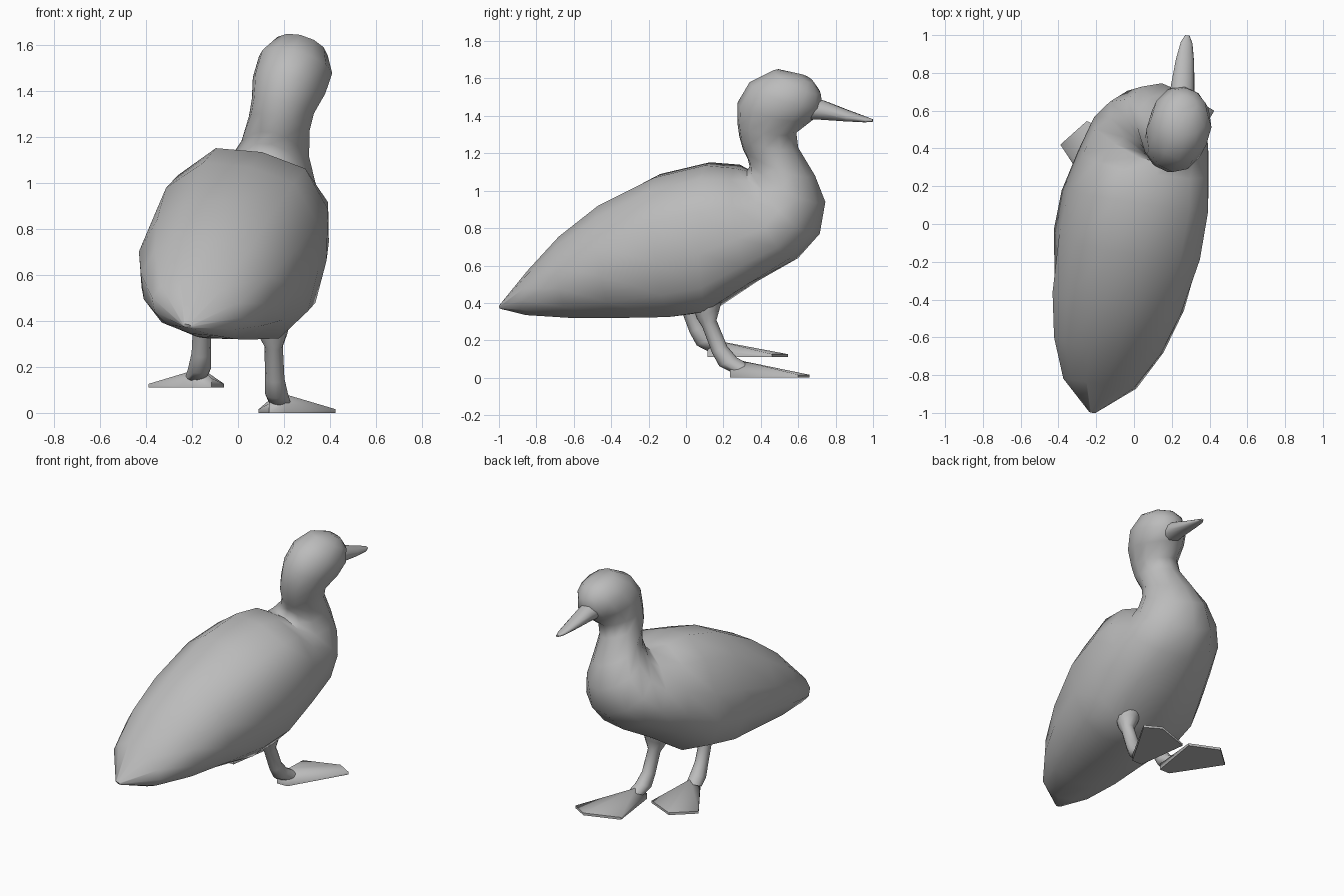
import bpy, bmesh
from math import sin, cos, pi, radians
from mathutils import Vector

cube = bpy.data.objects.get("Cube")
if cube:
    bpy.data.objects.remove(cube)

grey = bpy.data.materials.new("plain grey")
grey.use_nodes = True
grey.diffuse_color = (0.5, 0.5, 0.5, 1)
grey.node_tree.nodes["Principled BSDF"].inputs["Base Color"].default_value = (0.5, 0.5, 0.5, 1)

# The bird is turned and tilted: its mid plane and the sideways direction
SIDE = Vector((1, -0.138, -0.228)).normalized()

# Half cross-sections (side, up), from the back line to the belly line
ROUND = [(sin(pi * i / 6), cos(pi * i / 6)) for i in range(7)]
TAIL = [(0, 1), (.48, .9), (.86, .5), (1, 0), (.88, -.5), (.56, -.87), (0, -1)]
BOX = [(0, 1), (.53, .93), (.89, .55), (1, 0), (.98, -.47), (.72, -.85), (0, -1)]
PEAR = [(0, 1), (.34, .88), (.68, .5), (.95, 0), (.92, -.47), (.55, -.84), (0, -1)]


def mid(y, z):
    return Vector((0.138 * (y + 1) + 0.228 * (z - 0.38) - 0.22, y, z))


def finish(name, bm):
    bmesh.ops.recalc_face_normals(bm, faces=bm.faces)
    mesh = bpy.data.meshes.new(name)
    bm.to_mesh(mesh)
    bm.free()
    mesh.materials.append(grey)
    obj = bpy.data.objects.new(name, mesh)
    bpy.context.collection.objects.link(obj)
    bpy.ops.object.select_all(action="DESELECT")
    obj.select_set(True)
    bpy.context.view_layer.objects.active = obj
    bpy.ops.object.shade_smooth_by_angle(angle=radians(60))
    return obj


def loft(name, sections, seam=False):
    """Skin rings given as (centre, half height, half width, half outline)."""
    bm = bmesh.new()
    rings = []
    for centre, up, side, half in sections:
        outline = half + [(-s, u) for s, u in half[-2:0:-1]]
        rings.append([bm.verts.new(centre + up * u + side * s) for s, u in outline])
    n = len(rings[0])
    for a, b in zip(rings, rings[1:]):
        for i in range(n):
            j = (i + 1) % n
            bm.faces.new((a[i], a[j], b[j], b[i]))
    bm.faces.new(rings[0])
    bm.faces.new(rings[-1])
    bm.edges.index_update()
    sharp = [bm.edges.get((a[k], b[k])).index
             for a, b in zip(rings, rings[1:]) for k in (0, n // 2)] if seam else []
    obj = finish(name, bm)
    # Crease along the mid line
    if sharp:
        attr = obj.data.attributes.get("sharp_edge") or obj.data.attributes.new("sharp_edge", "BOOLEAN", "EDGE")
        for i in sharp:
            attr.data[i].value = True


def mid_sections(half, rows):
    out = []
    for y1, z1, y2, z2, w in rows:
        top, low = mid(y1, z1), mid(y2, z2)
        out.append(((top + low) / 2, (top - low) / 2, SIDE * w, half))
    return out


# Body, neck and head: back line point, belly line point, half width
rump = mid_sections(TAIL, [
    (-1, .385, -.99, .37, .02),
    (-.85, .57, -.84, .345, .2),
    (-.68, .755, -.6, .33, .3),
    (-.47, .92, -.35, .325, .36),
])
trunk = mid_sections(BOX, [
    (-.17, 1.07, -.05, .33, .385),
    (.1, 1.135, .14, .355, .38),
    (.26, 1.12, .38, .515, .345),
])
breast = mid_sections(PEAR, [
    (.325, 1.105, .6, .64, .325),
    (.34, 1.13, .715, .77, .27),
    (.33, 1.17, .745, .94, .205),
    (.305, 1.22, .69, 1.08, .16),
])
head = mid_sections(ROUND, [
    (.285, 1.29, .6, 1.23, .137),
    (.275, 1.36, .59, 1.31, .14),
    (.275, 1.47, .68, 1.38, .163),
    (.34, 1.58, .73, 1.45, .165),
    (.47, 1.645, .72, 1.52, .12),
    (.6, 1.622, .68, 1.58, .05),
])
loft("body", rump + trunk + breast + head, seam=True)

# Beak
loft("beak", mid_sections(ROUND, [
    (.66, 1.5, .64, 1.38, .07),
    (.74, 1.48, .72, 1.38, .064),
    (.87, 1.428, .86, 1.372, .05),
    (.96, 1.395, .96, 1.367, .032),
    (.998, 1.382, .998, 1.369, .012),
]))


# Legs and webbed feet; the two differ by position and stride
def leg(name, x, y, z, out):
    path = [(-.01, -.11, .41, .085), (-.005, -.11, .345, .065), (0, -.105, .29, .04),
            (.005, -.05, .15, .042), (.012, -.005, .085, .05), (.025, .06, .05, .048)]
    loft(name, [(Vector((x + out * dx, y + dy, z + dz)), Vector((0, r * .95, r * .45)),
                 Vector((r, 0, 0)), ROUND) for dx, dy, dz, r in path])


def foot(name, heel, outline, z, peak):
    bm = bmesh.new()
    low = [bm.verts.new((x, y, z)) for x, y in outline]
    # The two heel corners stand higher than the toes
    top = [bm.verts.new((x, y, z + (.04 if i < 2 else .016))) for i, (x, y) in enumerate(outline)]
    ridge = bm.verts.new((heel[0], heel[1] + .07, z + peak))
    bm.faces.new(low)
    for i in range(len(low)):
        j = (i + 1) % len(low)
        bm.faces.new((low[i], low[j], top[j], top[i]))
        bm.faces.new((top[i], top[j], ridge))
    finish(name, bm)


leg("left_leg", .155, .23, 0, 1)
foot("left_foot", (.175, .23), [(.135, .235), (.21, .235), (.425, .6), (.32, .66), (.09, .58)], 0, .09)
leg("right_leg", -.155, .11, .11, -1)
foot("right_foot", (-.16, .11), [(-.115, .115), (-.19, .115), (-.39, .42), (-.25, .545), (-.06, .46)], .11, .085)
